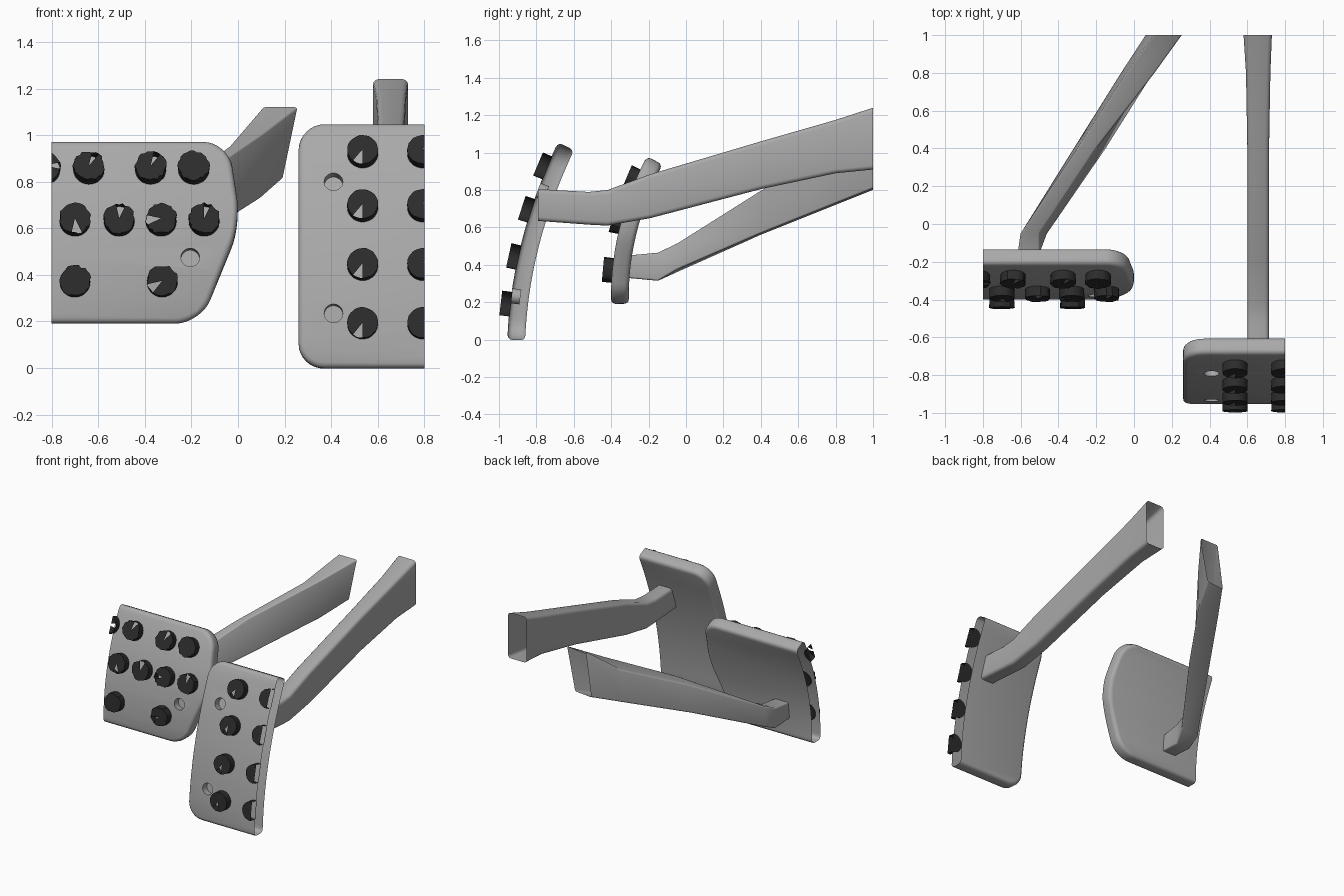
import bpy, bmesh, math, random
from mathutils import Vector

random.seed(4)
cube = bpy.data.objects.get("Cube")
if cube:
    bpy.data.objects.remove(cube)


def material(name, value):
    m = bpy.data.materials.new(name)
    m.use_nodes = True
    color = (value, value, value, 1)
    m.diffuse_color = color
    m.node_tree.nodes["Principled BSDF"].inputs["Base Color"].default_value = color
    return m


metal = material("brushed grey metal", 0.4)
rubber = material("black rubber", 0.025)


def finish(name, bm, mat):
    bmesh.ops.recalc_face_normals(bm, faces=bm.faces)
    mesh = bpy.data.meshes.new(name)
    bm.to_mesh(mesh)
    bm.free()
    mesh.materials.append(mat)
    obj = bpy.data.objects.new(name, mesh)
    bpy.context.collection.objects.link(obj)
    return obj


def smooth(obj):
    bpy.ops.object.select_all(action='DESELECT')
    obj.select_set(True)
    bpy.context.view_layer.objects.active = obj
    bpy.ops.object.shade_smooth_by_angle(angle=math.radians(35))


def surface(curve):
    """Return a function giving point, outward depth and up axes at a height."""
    z0, y0, a, b = curve

    def frame(x, z):
        u = z - z0
        slope = a + 2 * b * u
        return (Vector((x, y0 + a * u + b * u * u, z)),
                Vector((0, 1, -slope)).normalized(),
                Vector((0, slope, 1)).normalized())
    return frame


def trim(bm, limit):
    """Cut the part off flat at the side limit, leaving it open."""
    bmesh.ops.bisect_plane(bm, geom=bm.verts[:] + bm.edges[:] + bm.faces[:],
                           plane_co=(limit, 0, 0), plane_no=(limit, 0, 0), clear_outer=True)


def disc_tube(bm, frame, x, z, radius, near, far, sides=28, gap=None, ragged=0.0):
    """Cylinder set square to the pad; gap leaves a wedge out of its front cap."""
    origin, depth, up = frame(x, z)
    front, back = [], []
    for i in range(sides):
        ang = math.tau * i / sides
        ray = Vector((math.cos(ang), 0, 0)) + up * math.sin(ang)
        r = radius * (1 + random.uniform(-ragged, ragged))
        front.append(bm.verts.new(origin + ray * r + depth * near))
        back.append(bm.verts.new(origin + ray * radius + depth * far))
    hub = bm.verts.new(origin + depth * near)
    for i in range(sides):
        j = (i + 1) % sides
        bm.faces.new((front[i], front[j], back[j], back[i]))
        mid = 360 * (i + 0.5) / sides
        if gap is None or abs((mid - gap + 180) % 360 - 180) > 17:
            bm.faces.new((hub, front[j], front[i]))
    bm.faces.new(back)


def pad(name, outline, curve, holes, limit, thick=0.095):
    frame = surface(curve)
    bm = bmesh.new()
    face = bm.faces.new([bm.verts.new((x, 0, z)) for x, z in outline])
    bmesh.ops.bevel(bm, geom=bm.verts[:], offset=0.11, segments=8,
                    profile=0.5, affect='VERTICES')
    ext = bmesh.ops.extrude_face_region(bm, geom=bm.faces[:])
    for v in ext["geom"]:
        if isinstance(v, bmesh.types.BMVert):
            v.co.y += thick
    bmesh.ops.recalc_face_normals(bm, faces=bm.faces)
    # soft rim on both sides
    rim = [e for e in bm.edges if abs(e.verts[0].co.y - e.verts[1].co.y) < 1e-5]
    bmesh.ops.bevel(bm, geom=rim, offset=0.025, segments=3, profile=0.5, affect='EDGES')
    # bands that follow the curve
    low, high = (f([v.co.z for v in bm.verts]) for f in (min, max))
    for i in range(1, 14):
        bmesh.ops.bisect_plane(bm, geom=bm.verts[:] + bm.edges[:] + bm.faces[:],
                               plane_co=(0, 0, low + (high - low) * i / 14),
                               plane_no=(0, 0, 1))
    for v in bm.verts:
        origin, depth, up = frame(v.co.x, v.co.z)
        v.co = origin + depth * v.co.y
    bmesh.ops.triangulate(bm, faces=bm.faces[:])
    obj = finish(name, bm, metal)
    # bolt recesses
    cut = bmesh.new()
    for x, z in holes:
        disc_tube(cut, frame, x, z, 0.04, -0.05, 0.05)
    cutter = finish(name + "_recess_cutter", cut, metal)
    cutter.hide_render = True
    mod = obj.modifiers.new("recesses", 'BOOLEAN')
    mod.operation, mod.solver, mod.object = 'DIFFERENCE', 'EXACT', cutter
    result = obj.evaluated_get(bpy.context.evaluated_depsgraph_get())
    bm = bmesh.new()
    bm.from_mesh(result.to_mesh())
    obj.modifiers.clear()
    bpy.data.objects.remove(cutter)
    trim(bm, limit)
    bm.to_mesh(obj.data)
    bm.free()
    smooth(obj)


def studs(name, spots, curve, limit, ragged):
    bm = bmesh.new()
    for x, z, gap in spots:
        disc_tube(bm, surface(curve), x, z, 0.066, -0.05, 0.005, 28, gap, ragged)
    trim(bm, limit)
    smooth(finish(name, bm, rubber))


def arm(name, sections, round_size):
    """Hollow four-sided bar through sections of (y, four (x, z) corners)."""
    bm = bmesh.new()
    rings = [[bm.verts.new((x, y, z)) for x, z in corners] for y, corners in sections]
    for a, b in zip(rings, rings[1:]):
        for i in range(4):
            j = (i + 1) % 4
            bm.faces.new((a[i], a[j], b[j], b[i]))
    bmesh.ops.recalc_face_normals(bm, faces=bm.faces)
    rows = {v: i for i, ring in enumerate(rings) for v in ring}
    long_edges = [e for e in bm.edges if rows[e.verts[0]] != rows[e.verts[1]]]
    bmesh.ops.bevel(bm, geom=long_edges, offset=round_size, segments=3,
                    profile=0.5, affect='EDGES')
    smooth(finish(name, bm, metal))


def box(left, right, low, high):
    return (left, high), (right, high), (right, low), (left, low)


# narrow tall pedal on the left
tall_curve = (0, -0.955, 0.036, 0.209)
pad("tall_pedal_pad", [(0.26, 0), (1.2, 0), (1.2, 1.055), (0.26, 1.055)],
    tall_curve, [(0.41, 0.8), (0.41, 0.235)], 0.8)
studs("tall_pedal_studs",
      [(x, z, gap) for x, gap in ((0.535, 250), (0.793, 40))
       for z in (0.92, 0.69, 0.44, 0.19)], tall_curve, 0.8, 0.02)
arm("tall_pedal_arm", [
    (-0.79, box(0.6, 0.715, 0.635, 0.805)),
    (-0.52, box(0.6, 0.715, 0.615, 0.79)),
    (-0.42, box(0.6, 0.715, 0.61, 0.8)),
    (-0.19, box(0.6, 0.715, 0.65, 0.885)),
    (0.4, box(0.6, 0.715, 0.805, 1.06)),
    (0.8, box(0.593, 0.722, 0.89, 1.175)),
    (1.0, box(0.58, 0.73, 0.91, 1.24))], 0.022)

# wide pedal on the right
wide_curve = (0.19, -0.4, -0.031, 0.344)
pad("wide_pedal_pad", [(-1.2, 0.19), (-0.16, 0.19), (0.012, 0.63), (-0.04, 0.98), (-1.2, 0.98)],
    wide_curve, [(-0.205, 0.475)], -0.8)
studs("wide_pedal_studs", [
    (-0.83, 0.85, 0), (-0.64, 0.85, 65), (-0.375, 0.85, 65), (-0.19, 0.85, None),
    (-0.7, 0.63, 275), (-0.51, 0.63, 85), (-0.33, 0.63, 185), (-0.145, 0.63, 75),
    (-0.7, 0.37, None), (-0.325, 0.37, 215)], wide_curve, -0.8, 0.08)
arm("wide_pedal_arm", [
    (-0.31, box(-0.62, -0.51, 0.33, 0.45)),
    (-0.15, box(-0.615, -0.5, 0.315, 0.465)),
    (-0.05, ((-0.6, 0.51), (-0.5, 0.515), (-0.46, 0.375), (-0.6, 0.36))),
    (0.4, ((-0.3, 0.76), (-0.2, 0.8), (-0.15, 0.57), (-0.32, 0.56))),
    (0.8, ((-0.04, 0.95), (0.11, 1.01), (0.1, 0.73), (-0.07, 0.72))),
    (1.0, ((0.105, 1.12), (0.255, 1.12), (0.19, 0.81), (0.06, 0.8)))], 0.01)
